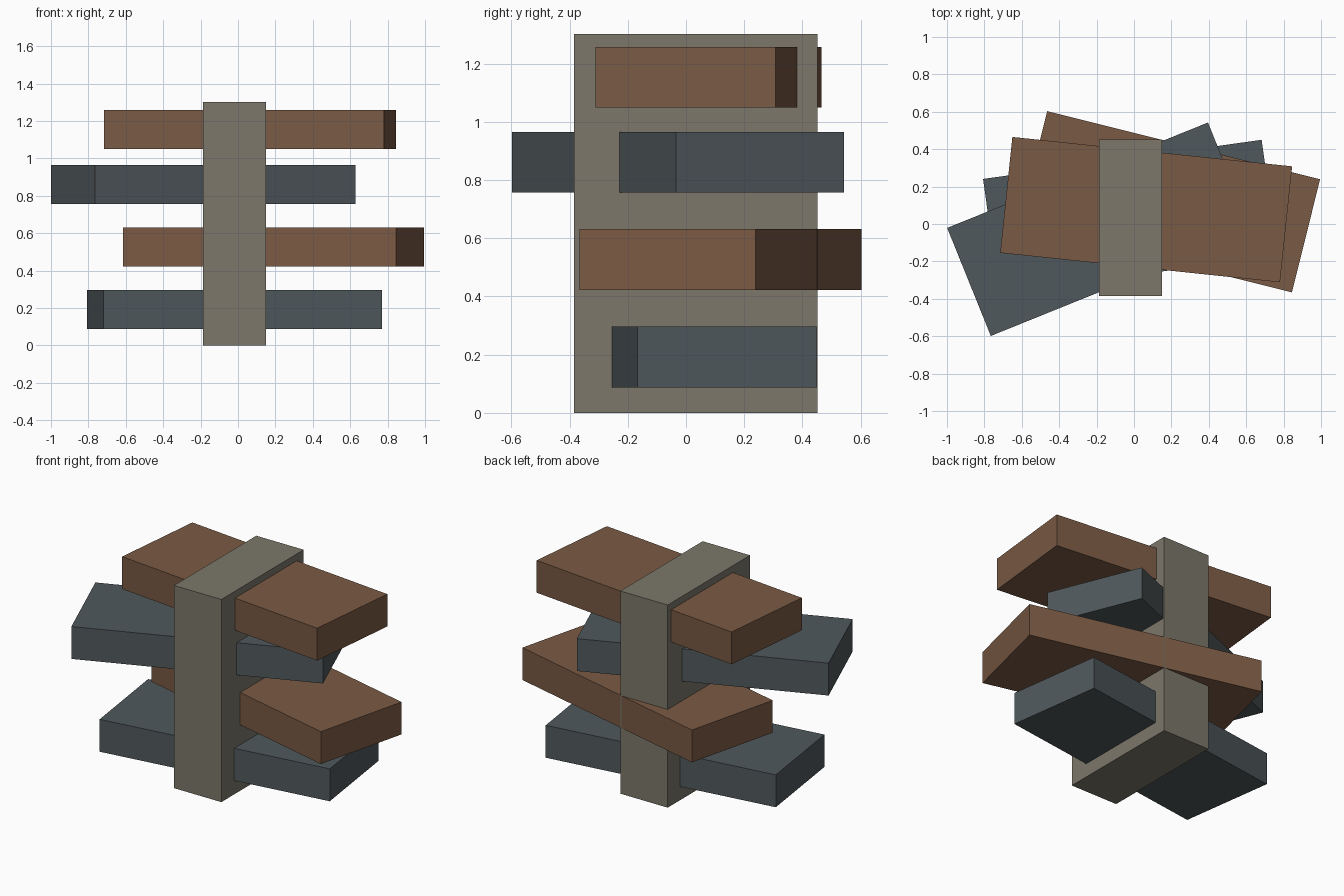
import bpy
from math import radians

if "Cube" in bpy.data.objects:
    bpy.data.objects.remove(bpy.data.objects["Cube"])


def material(name, rgb):
    m = bpy.data.materials.new(name)
    m.diffuse_color = (*rgb, 1.0)
    m.use_nodes = True
    m.node_tree.nodes["Principled BSDF"].inputs["Base Color"].default_value = m.diffuse_color
    return m


def block(name, centre, size, mat, angle=0.0):
    bpy.ops.mesh.primitive_cube_add(size=1, location=centre)
    ob = bpy.context.object
    ob.name = name
    ob.scale = size
    ob.rotation_euler.z = radians(angle)
    ob.data.materials.append(mat)
    return ob


stone = material("stone", (0.20, 0.185, 0.145))
rust = material("rust_brown", (0.195, 0.102, 0.058))
slate = material("slate", (0.08, 0.098, 0.107))

# Upright pier
block("central_pier", (-0.018, 0.034, 0.651), (0.337, 0.836, 1.302), stone)

# Equal slabs stacked through the pier, each twisted and shifted: x, y, z, angle
SLAB = (1.504, 0.623, 0.208)
slabs = [
    ("bottom_slab", -0.019, 0.037, 0.192, 8, slate),
    ("lower_slab", 0.190, 0.119, 0.527, -14, rust),
    ("upper_slab", -0.185, -0.028, 0.861, 22, slate),
    ("top_slab", 0.065, 0.077, 1.154, -6, rust),
]
for name, x, y, z, angle, mat in slabs:
    block(name, (x, y, z), SLAB, mat, angle)
